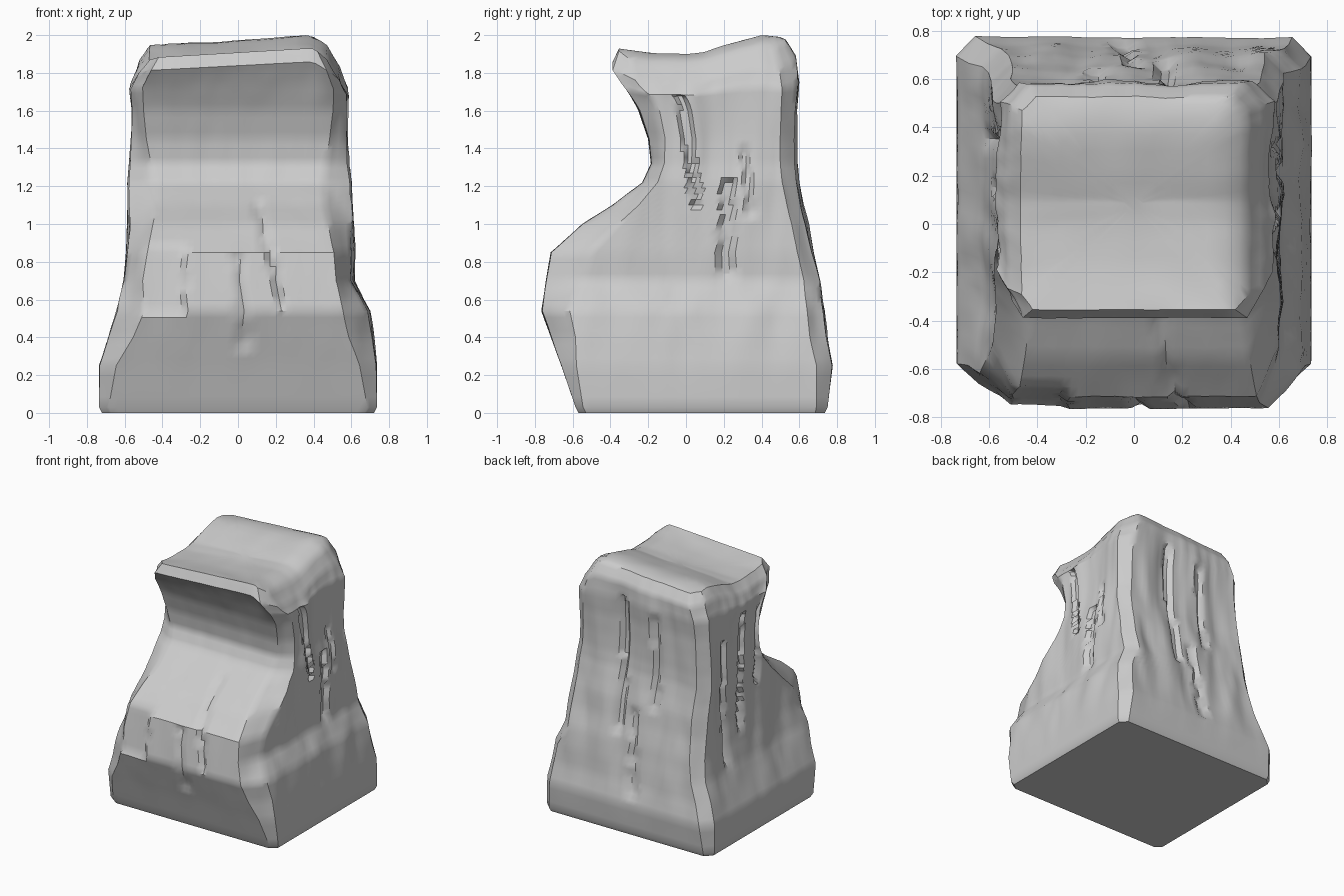
import bpy, bmesh, math
from mathutils import Vector, noise

cube = bpy.data.objects.get("Cube")
if cube:
    bpy.data.objects.remove(cube, do_unlink=True)

# Stone colour
stone = bpy.data.materials.new("grey stone")
stone.use_nodes = True
stone.diffuse_color = (0.6, 0.6, 0.6, 1)
stone.node_tree.nodes["Principled BSDF"].inputs["Base Color"].default_value = (0.6, 0.6, 0.6, 1)

# Cross-sections: z, x left, x right, y front, y back, front chamfer x / y, back chamfer
LEVELS = [
    (0.00, -0.72, 0.72, -0.57, 0.735, 0.05, 0.04, 0.05),
    (0.03, -0.735, 0.735, -0.585, 0.75, 0.05, 0.04, 0.06),
    (0.25, -0.735, 0.735, -0.66, 0.775, 0.09, 0.08, 0.08),
    (0.40, -0.685, 0.72, -0.715, 0.745, 0.13, 0.13, 0.08),
    (0.54, -0.635, 0.70, -0.765, 0.73, 0.14, 0.15, 0.08),
    (0.70, -0.605, 0.62, -0.74, 0.705, 0.10, 0.19, 0.08),
    (0.85, -0.59, 0.62, -0.715, 0.67, 0.11, 0.21, 0.08),
    (1.00, -0.58, 0.61, -0.55, 0.645, 0.13, 0.19, 0.08),
    (1.10, -0.58, 0.605, -0.39, 0.62, 0.15, 0.14, 0.08),
    (1.22, -0.585, 0.60, -0.23, 0.595, 0.15, 0.08, 0.08),
    (1.32, -0.58, 0.585, -0.185, 0.585, 0.12, 0.07, 0.08),
    (1.45, -0.575, 0.58, -0.20, 0.58, 0.09, 0.09, 0.08),
    (1.60, -0.57, 0.58, -0.25, 0.58, 0.07, 0.11, 0.08),
    (1.75, -0.575, 0.58, -0.325, 0.595, 0.07, 0.13, 0.09),
    (1.86, -0.53, 0.54, -0.39, 0.585, 0.07, 0.12, 0.09),
    (1.93, -0.47, 0.47, -0.355, 0.53, 0.05, 0.06, 0.06),
]
SEGMENTS = [32, 4, 30, 3, 32, 3, 30, 4]
D = math.sqrt(0.5)
NORMALS = [(0, -1), (D, -D), (1, 0), (D, D), (0, 1), (-D, D), (-1, 0), (-D, -D)]
ROUGH = [0.008, 0.02, 0.03, 0.03, 0.03, 0.03, 0.03, 0.02]

# Cracks: outline side, start (u, z), end (u, z), width, depth
CRACKS = [
    (0, (0.23, 0.57), (0.10, 1.12), 0.04, 0.025),
    (0, (0.04, 0.33), (0.00, 0.84), 0.05, 0.02),
    (2, (0.21, 0.72), (0.22, 1.22), 0.07, 0.03),
    (2, (0.06, 1.08), (-0.03, 1.72), 0.05, 0.03),
    (2, (0.34, 1.05), (0.31, 1.40), 0.04, 0.02),
    (4, (-0.05, 0.30), (0.0, 0.95), 0.05, 0.025),
    (4, (0.12, 0.75), (0.15, 1.75), 0.05, 0.03),
    (4, (-0.16, 1.0), (-0.14, 1.7), 0.05, 0.025),
    (6, (0.15, 0.75), (0.10, 1.65), 0.05, 0.03),
    (6, (0.36, 0.55), (0.32, 1.5), 0.05, 0.03),
    (6, (-0.08, 1.05), (-0.12, 1.6), 0.04, 0.03),
]
TOP = [(-0.4, 1.925), (-0.36, 1.93), (-0.2, 1.905), (0.0, 1.9), (0.1, 1.91), (0.2, 1.945),
       (0.3, 1.975), (0.4, 1.998), (0.5, 1.985), (0.6, 1.96)]


def smooth(a, b, t):
    t = max(0, min(1, (t - a) / (b - a)))
    return t * t * (3 - 2 * t)


def top_height(x, y):
    y = max(-0.4, min(0.599, y))
    for (a, ha), (b, hb) in zip(TOP, TOP[1:]):
        if y <= b:
            h = ha + (hb - ha) * (y - a) / (b - a)
            break
    return h + 0.06 * (min(x, 0.35) - 0.35) - 0.7 * max(0, x - 0.4)


def crack_depth(side, u, z):
    depth = 0
    for s, (u0, z0), (u1, z1), width, d in CRACKS:
        if s == side and z0 <= z <= z1:
            t = (z - z0) / (z1 - z0)
            if abs(u - u0 - (u1 - u0) * t) < width / 2:
                depth = max(depth, d)
    return depth


def section(level):
    """One weathered outline of the block."""
    z, xl, xr, yf, yb, cx, cy, cb = level
    corners = [(xl + cx, yf), (xr - cx, yf), (xr, yf + cy), (xr, yb - cb),
               (xr - cb, yb), (xl + cb, yb), (xl, yb - cb), (xl, yf + cy)]
    ring = []
    strength = smooth(0.05, 0.6, z) * (1 - 0.6 * smooth(1.75, 1.93, z))
    for side, count in enumerate(SEGMENTS):
        a, b = Vector(corners[side]), Vector(corners[(side + 1) % 8])
        n = Vector(NORMALS[side])
        for i in range(count):
            p = a.lerp(b, i / count)
            u = p.x if side in (0, 4) else p.y
            flake = noise.noise(Vector((p.x * 6, p.y * 6, z * 1.3)))
            chip = noise.noise(Vector((p.x * 15, p.y * 15 + 4, z * 2.2)))
            inward = ROUGH[side] * (0.3 - 0.8 * flake - 0.35 * chip) * strength
            inward += crack_depth(side, u, z)
            # Broken-off slab on the front bulge
            if side == 0 and p.x < -0.28 and 0.52 < z < 0.86:
                inward += 0.03
            p = p - n * inward
            lift = (top_height(p.x, p.y) - 1.93) * smooth(1.6, 1.93, z)
            ring.append(Vector((p.x, p.y, min(2, z + lift))))
    return ring


# Stack of outlines, each band split into rows
rings = []
for lo, hi in zip(LEVELS, LEVELS[1:]):
    rows = 1 if hi[0] - lo[0] < 0.05 else 4
    for r in range(rows):
        rings.append(section([a + (b - a) * r / rows for a, b in zip(lo, hi)]))
rings.append(section(LEVELS[-1]))

# Undulating top surface
rim, centre = rings[-1], Vector((0, 0.08, 0))
for f in (0.93, 0.8, 0.65, 0.5, 0.35, 0.2, 0.08):
    ring = []
    for v in rim:
        x, y = centre.x + (v.x - centre.x) * f, centre.y + (v.y - centre.y) * f
        z = top_height(x, y) + 0.008 * noise.noise(Vector((x * 5, y * 5, 7)))
        ring.append(Vector((x, y, min(2, z))))
    rings.append(ring)

bm = bmesh.new()
loops = [[bm.verts.new(p) for p in ring] for ring in rings]
for low, high in zip(loops, loops[1:]):
    for i in range(len(low)):
        j = (i + 1) % len(low)
        bm.faces.new((low[i], low[j], high[j], high[i]))
bm.faces.new(loops[-1])
bm.faces.new(list(reversed(loops[0])))

mesh = bpy.data.meshes.new("rock_block")
bm.to_mesh(mesh)
bm.free()
mesh.materials.append(stone)
rock = bpy.data.objects.new("rock_block", mesh)
bpy.context.collection.objects.link(rock)
bpy.context.view_layer.objects.active = rock
rock.select_set(True)
bpy.ops.object.shade_smooth_by_angle(angle=math.radians(35))
